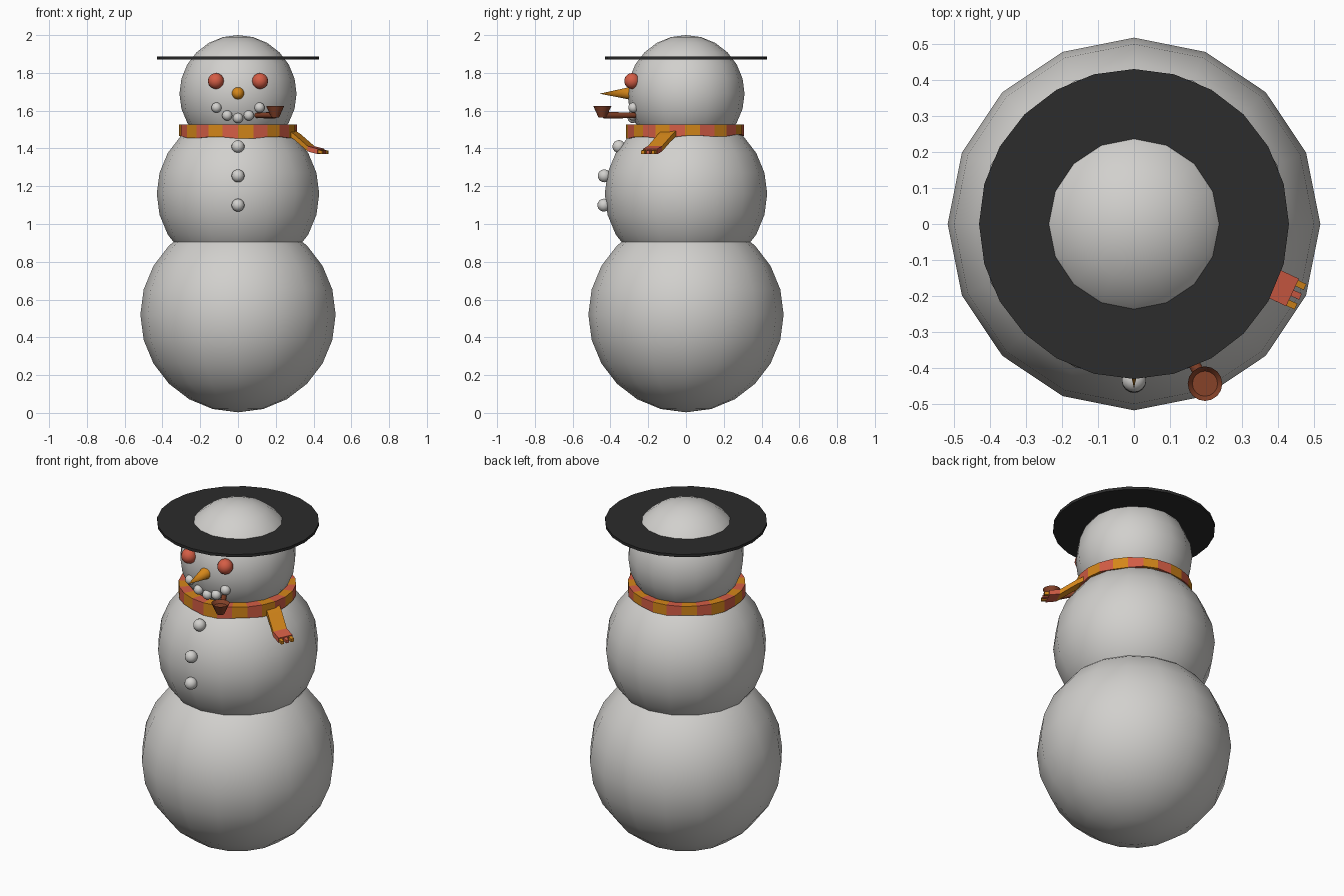
import bpy, bmesh, math
from mathutils import Vector, Matrix

if "Cube" in bpy.data.objects:
    bpy.data.objects.remove(bpy.data.objects["Cube"])


def material(name, rgb):
    m = bpy.data.materials.new(name)
    m.use_nodes = True
    m.diffuse_color = (*rgb, 1)
    m.node_tree.nodes["Principled BSDF"].inputs["Base Color"].default_value = (*rgb, 1)
    return m


SNOW = material("snow white", (0.64, 0.63, 0.61))
BLACK = material("hat black", (0.025, 0.025, 0.025))
RED = material("warm red", (0.66, 0.11, 0.06))
ORANGE = material("carrot orange", (0.66, 0.24, 0.01))
BROWN = material("pipe brown", (0.24, 0.055, 0.022))


def finish(name, bm, mats, smooth=None):
    bmesh.ops.recalc_face_normals(bm, faces=bm.faces)
    mesh = bpy.data.meshes.new(name)
    bm.to_mesh(mesh)
    bm.free()
    for m in mats:
        mesh.materials.append(m)
    ob = bpy.data.objects.new(name, mesh)
    bpy.context.collection.objects.link(ob)
    if smooth:
        bpy.ops.object.select_all(action="DESELECT")
        ob.select_set(True)
        bpy.context.view_layer.objects.active = ob
        bpy.ops.object.shade_smooth_by_angle(angle=math.radians(smooth))
    return ob


def ball(name, centre, radius, mat, rings=12):
    bm = bmesh.new()
    bmesh.ops.create_uvsphere(bm, u_segments=16, v_segments=rings, radius=radius,
                              matrix=Matrix.Translation(centre))
    return finish(name, bm, [mat], 60)


def taper(name, start, end, r1, r2, sides, mat, smooth=40, hollow=0):
    """Cone or cylinder between two points, with an optional recess in its end."""
    start, end = Vector(start), Vector(end)
    axis = end - start
    bm = bmesh.new()
    place = Matrix.Translation((start + end) / 2) @ axis.to_track_quat("Z", "Y").to_matrix().to_4x4()
    bmesh.ops.create_cone(bm, cap_ends=True, segments=sides, radius1=r1, radius2=r2,
                          depth=axis.length, matrix=place)
    if hollow:
        bm.faces.ensure_lookup_table()
        cap = max(bm.faces, key=lambda f: f.calc_center_median().dot(axis))
        bmesh.ops.inset_region(bm, faces=[cap], thickness=hollow)
        bmesh.ops.translate(bm, verts=cap.verts, vec=-axis * 0.3)
    return finish(name, bm, [mat], smooth)


def sweep(bm, sections, closed=False):
    """Skin four-cornered sections, returning the faces of each span."""
    rows = [[bm.verts.new(p) for p in s] for s in sections]
    spans = []
    for i in range(len(rows) if closed else len(rows) - 1):
        a, b = rows[i], rows[(i + 1) % len(rows)]
        spans.append([bm.faces.new((a[j], a[(j + 1) % 4], b[(j + 1) % 4], b[j]))
                      for j in range(4)])
    if not closed:
        bm.faces.new(rows[0])
        spans[-1].append(bm.faces.new(rows[-1]))
    return spans


# Stacked snowballs
ball("lower_body", (0, 0, 0.52), 0.517, SNOW)
ball("middle_body", (0, 0, 1.16), 0.43, SNOW)
ball("head", (0, 0, 1.69), 0.31, SNOW)

# Flat hat brim around the head
taper("hat_brim", (0, 0, 1.871), (0, 0, 1.887), 0.43, 0.43, 24, BLACK)

# Face: eyes, mouth pebbles and carrot nose
for side, x in (("left", 0.117), ("right", -0.117)):
    ball(side + "_eye", (x, -0.285, 1.757), 0.042, RED)
for i in range(5):
    k = i - 2
    x, z = k * 0.057, 1.561 + 0.0138 * k * k
    y = -math.sqrt(0.31 ** 2 - x * x - (z - 1.69) ** 2)
    ball(f"mouth_pebble_{i + 1}", (x, y, z), 0.027, SNOW)
taper("carrot_nose", (0, -0.27, 1.692), (0, -0.457, 1.69), 0.039, 0, 16, ORANGE)

# Buttons down the chest
for i, (y, z) in enumerate(((-0.355, 1.41), (-0.433, 1.255), (-0.435, 1.1))):
    ball(f"button_{i + 1}", (0, y, z), 0.034, SNOW)

# Pipe
taper("pipe_stem", (0.1, -0.27, 1.575), (0.193, -0.435, 1.576), 0.014, 0.018, 10, BROWN)
taper("pipe_bowl", (0.197, -0.443, 1.563), (0.197, -0.443, 1.625), 0.02, 0.048, 16, BROWN,
      hollow=0.013)

# Scarf ring with alternating stripes and a slightly wavy lower hem
bm = bmesh.new()
sections = []
for i in range(24):
    a = math.tau * i / 24
    c, s = math.cos(a), math.sin(a)
    hem = 1.463 + 0.007 * s + 0.004 * (-1) ** (i // 2)
    sections.append([(r * c, r * s - 0.006, z) for r, z in
                     ((0.312, hem), (0.312, 1.526), (0.25, 1.526), (0.25, hem))])
for i, span in enumerate(sweep(bm, sections, closed=True)):
    for f in span:
        f.material_index = i % 2
finish("scarf_ring", bm, [ORANGE, RED])

# Scarf tail hanging over the shoulder, with a fringe at its tip
across = Vector((0.42, 0.9, 0)).normalized()
path = [Vector(p) for p in ((0.265, -0.075, 1.51), (0.315, -0.11, 1.475),
                            (0.387, -0.165, 1.412), (0.44, -0.19, 1.398))]


def strip(points, half, thick):
    for p in points:
        drop = Vector((-0.012, 0.005, -1)) * thick
        yield [p - across * half, p + across * half,
               p + across * half + drop, p - across * half + drop]


bm = bmesh.new()
for i, span in enumerate(sweep(bm, list(strip(path, 0.042, 0.028)))):
    for f in span:
        f.material_index = int(i == 2)
for k in (-1, 0, 1):
    root = path[-1] + across * 0.03 * k - Vector((0.004, 0, 0.004))
    tip = root + Vector((0.026, -0.012, -0.006))
    for f in sweep(bm, list(strip([root, tip], 0.009, 0.018)))[0]:
        f.material_index = int(k == 0)
finish("scarf_tail", bm, [ORANGE, RED])
